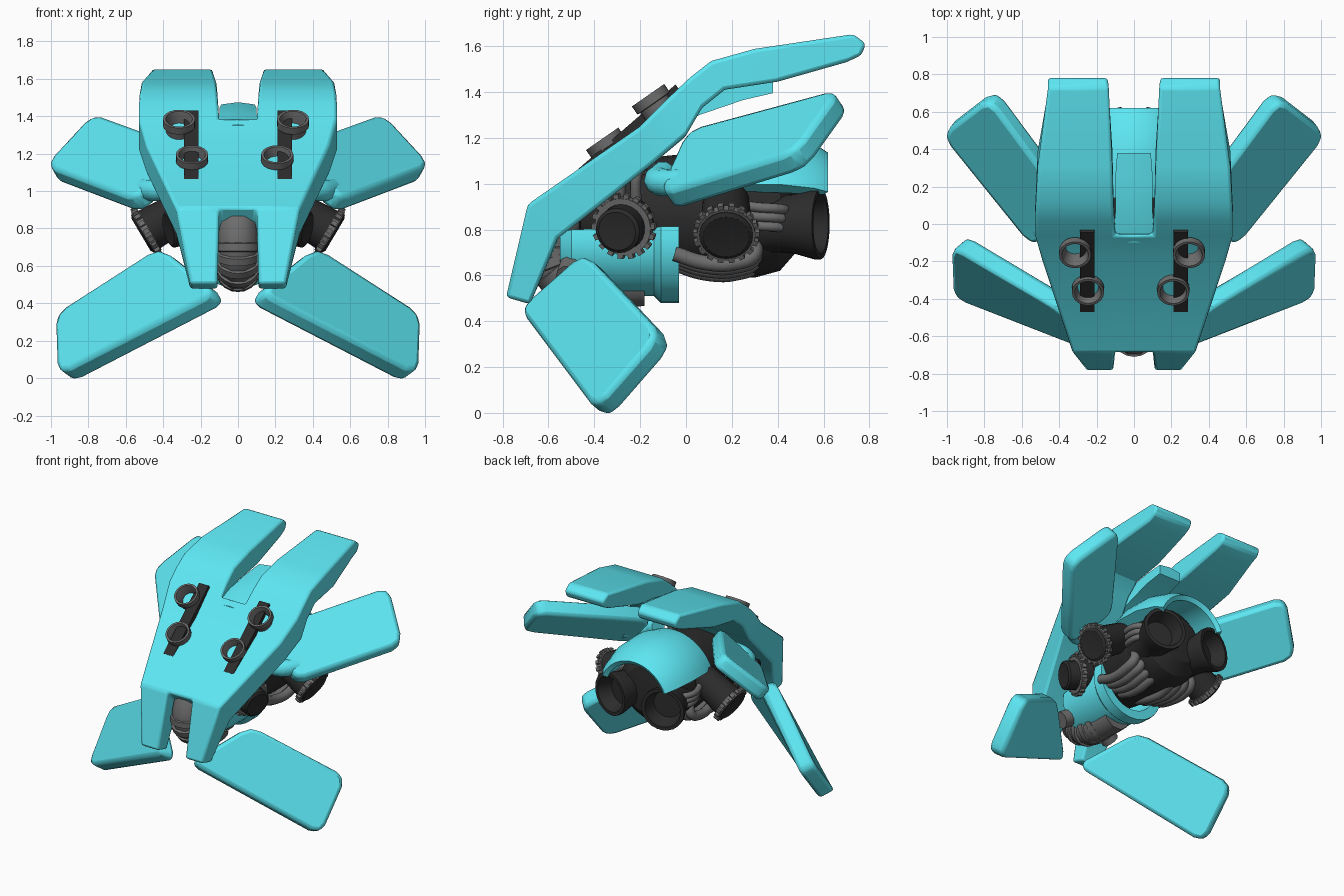
import bpy, bmesh, math
from mathutils import Vector as V

if "Cube" in bpy.data.objects:
    bpy.data.objects.remove(bpy.data.objects["Cube"])


def material(name, c):
    m = bpy.data.materials.new(name)
    m.diffuse_color = (*c, 1)
    m.use_nodes = True
    m.node_tree.nodes["Principled BSDF"].inputs["Base Color"].default_value = m.diffuse_color
    return m


CYAN = material("cyan_paint", (0.11, 0.8, 0.9))
BLACK = material("black_metal", (0.025, 0.025, 0.025))
GREY = material("grey_metal", (0.15, 0.15, 0.15))


def finish(bm, name, mat, mirror=False, bevel=0):
    bmesh.ops.remove_doubles(bm, verts=bm.verts, dist=1e-5)
    bmesh.ops.recalc_face_normals(bm, faces=bm.faces)
    me = bpy.data.meshes.new(name)
    bm.to_mesh(me)
    bm.free()
    me.materials.append(mat)
    me.polygons.foreach_set("use_smooth", [True] * len(me.polygons))
    me.set_sharp_from_angle(angle=math.radians(30))
    ob = bpy.data.objects.new(name, me)
    bpy.context.collection.objects.link(ob)
    if mirror:
        mod = ob.modifiers.new("Mirror", 'MIRROR')
        mod.use_clip = True
    if bevel:
        b = ob.modifiers.new("Bevel", 'BEVEL')
        b.width, b.segments, b.limit_method = bevel, 2, 'ANGLE'
        b.angle_limit = math.radians(40)
    return ob


def frame(axis):
    w = V(axis).normalized()
    u = w.cross(V((0, 0, 1))).normalized()
    return u, u.cross(w), w


def add_lathe(bm, profile, origin, axis, seg=24, arc=(0, 360)):
    """Revolve (radius, distance) points around an axis."""
    u, v, w = frame(axis)
    rings = []
    for i in range(seg + 1):
        a = math.radians(arc[0] + (arc[1] - arc[0]) * i / seg)
        d = u * math.cos(a) + v * math.sin(a)
        rings.append([bm.verts.new(V(origin) + d * r + w * h) for r, h in profile])
    for p, q in zip(rings, rings[1:]):
        for j in range(len(profile) - 1):
            bm.faces.new((p[j], p[j + 1], q[j + 1], q[j]))
    bmesh.ops.remove_doubles(bm, verts=bm.verts, dist=1e-5)
    if arc[1] - arc[0] != 360:
        bmesh.ops.holes_fill(bm, edges=bm.edges, sides=0)


def lathe(name, mat, profile, origin, axis, mirror=False, **kw):
    bm = bmesh.new()
    add_lathe(bm, profile, origin, axis, **kw)
    return finish(bm, name, mat, mirror)


def add_box(bm, center, axes, size):
    vs = bmesh.ops.create_cube(bm, size=1)['verts']
    for p in vs:
        p.co = V(center) + sum((a * (c * s) for a, c, s in zip(axes, p.co, size)), V())


def pipe(name, mat, pts, r, mirror=True):
    cu = bpy.data.curves.new(name, 'CURVE')
    cu.dimensions, cu.bevel_depth, cu.bevel_resolution = '3D', r, 3
    cu.use_fill_caps, cu.resolution_u = True, 5
    sp = cu.splines.new('BEZIER')
    sp.bezier_points.add(len(pts) - 1)
    for bp, p in zip(sp.bezier_points, pts):
        bp.co = p
        bp.handle_left_type = bp.handle_right_type = 'AUTO'
    cu.materials.append(mat)
    ob = bpy.data.objects.new(name, cu)
    bpy.context.collection.objects.link(ob)
    if mirror:
        ob.modifiers.new("Mirror", 'MIRROR')


def fin(name, corners, thick, cut):
    """Slab with rounded corners and bevelled rim."""
    c = [V(p) for p in corners]
    n = (c[1] - c[0]).cross(c[3] - c[0]).normalized()
    pts = []
    for i in range(4):
        a, b, d = c[i - 1], c[i], c[(i + 1) % 4]
        p, q = b + (a - b).normalized() * cut, b + (d - b).normalized() * cut
        pts += [p, (p + q) * 0.25 + b * 0.5, q]
    bm = bmesh.new()
    lo = [bm.verts.new(p - n * thick / 2) for p in pts]
    hi = [bm.verts.new(p + n * thick / 2) for p in pts]
    bm.faces.new(lo)
    bm.faces.new(hi)
    for i in range(12):
        bm.faces.new((lo[i - 1], lo[i], hi[i], hi[i - 1]))
    finish(bm, name, CYAN, True, 0.025)


# Forked back shell: rows of top (y, z), underside (y, z), inner x, outer x
rows = [(-.785, .505, -.68, .474, .11, .255), (-.69, .91, -.56, .76, .10, .33),
        (-.2, 1.25, -.14, 1.09, .10, .49), (-.06, 1.39, .0, 1.21, .10, .53),
        (.02, 1.465, .07, 1.33, .105, .53), (.11, 1.535, .17, 1.41, .11, .525),
        (.30, 1.588, .4, 1.445, .115, .515), (.73, 1.652, .7, 1.53, .135, .46),
        (.785, 1.61, .765, 1.56, .14, .46)]
bm = bmesh.new()
grid = []
for yt, zt, yb, zb, xi, xo in rows:
    grid.append([[bm.verts.new((x, y, z)) for x in (0, xi, xo)]
                 for y, z in ((yt, zt), (yb, zb))])
for i, (a, b) in enumerate(zip(grid, grid[1:])):
    mid = i in (1, 2)
    for k in (0, 1):
        for j in ((0, 1) if mid else (1,)):
            bm.faces.new((a[k][j], a[k][j + 1], b[k][j + 1], b[k][j]))
    for j in ((2,) if mid else (1, 2)):
        bm.faces.new((a[0][j], a[1][j], b[1][j], b[0][j]))
for g, j in ((grid[0], 1), (grid[1], 0), (grid[3], 0), (grid[-1], 1)):
    bm.faces.new((g[0][j], g[0][j + 1], g[1][j + 1], g[1][j]))
bmesh.ops.delete(bm, geom=[v for v in bm.verts if not v.link_faces], context='VERTS')
finish(bm, "back_shell", CYAN, True, 0.016)

# Tongue in the slot between the upper prongs
bm = bmesh.new()
rings = [[bm.verts.new(p) for p in ((-w, y, z - t), (w, y, z - t), (w, y, z - .012), (0, y, z), (-w, y, z - .012))]
         for y, z, w, t in ((-.1, 1.355, .115, .14), (.06, 1.42, .10, .12), (.25, 1.455, .10, .09), (.38, 1.475, .09, .08))]
for p, q in zip(rings, rings[1:]):
    for j in range(5):
        bm.faces.new((p[j - 1], p[j], q[j], q[j - 1]))
bm.faces.new(rings[0])
bm.faces.new(rings[-1])
finish(bm, "slot_tongue", CYAN)

# Four side fins and their root brackets
fin("lower_fin", [(.945, -.08, .32), (.935, -.37, -.01), (.08, -.70, .43), (.39, -.42, .68)], .115, .08)
fin("upper_fin", [(.755, .70, 1.38), (1.015, .50, 1.10), (.53, -.10, .915), (.26, .03, 1.20)], .11, .08)
pipe("upper_fin_bracket", CYAN, [(.30, -.10, 1.04), (.40, -.12, 1.01), (.52, .02, 1.01)], .06)
pipe("lower_fin_bracket", GREY, [(.08, -.48, .68), (.17, -.50, .62), (.22, -.51, .59)], .06)

# Rails and open cups on the shell
slope = V((0, .82, .57)).normalized()
nrm = V((0, -slope.z, slope.y))
bm = bmesh.new()
add_box(bm, (.25, -.235, 1.222), (V((1, 0, 0)), V((0, .755, .656)), V((0, -.656, .755))), (.08, .56, .07))
finish(bm, "shell_rail", BLACK, True)
for i, (x, y, z) in enumerate([(-.315, -.12, 1.32), (.294, -.12, 1.32), (-.246, -.32, 1.13), (.21, -.32, 1.13)]):
    lathe(f"shell_cup_{i + 1}", GREY,
          [(.07, -.04), (.072, .035), (.086, .038), (.086, .08), (.072, .08), (.05, .01), (.05, -.04), (.07, -.04)],
          (x, y, z), nrm, seg=20)

# Engine core, rear nozzles, cowls
Y = (0, 1, 0)
lathe("engine_core", BLACK, [(0, -.48), (.15, -.46), (.21, -.35), (.25, -.1), (.275, .15), (.28, .3), (.25, .41), (.17, .48), (0, .5)],
      (0, 0, .87), Y)
lathe("rear_nozzle", BLACK, [(0, -.3), (.14, -.27), (.125, -.12), (.13, -.05), (.155, .04), (.155, .07), (.13, .07),
      (.1, -.03), (0, -.03)], (.2, .52, .825), (.26, 1, 0), True)
lathe("engine_hood", CYAN, [(.29, .14), (.34, .14), (.365, .25), (.36, .42), (.32, .56), (.28, .62), (.25, .60), (.27, .4), (.29, .14)],
      (0, 0, .855), Y, seg=18, arc=(23, 157))
lathe("front_cowl", CYAN, [(.16, -.55), (.21, -.50), (.235, -.3), (.235, -.14), (.265, -.11), (.265, -.03), (.2, -.03), (.16, -.55)],
      (0, 0, .745), Y, seg=20, arc=(-195, 15))

# Ribbed snout pipe between the lower prongs
pipe("snout_pipe", GREY, [(0, -.48, .90), (0, -.57, .80), (0, -.58, .67), (0, -.48, .59), (0, -.33, .57), (0, -.18, .57)], .11, False)
for i in range(6):
    a = math.radians(180 + i * 20)
    c = (0, -.40 + .19 * math.cos(a), .70 + .12 * math.sin(a))
    lathe(f"snout_rib_{i + 1}", GREY, [(.09, -.03), (.12, -.02), (.12, .02), (.09, .03)], c,
          (0, math.sin(a) * -1 + .001, math.cos(a) * .98), seg=20)


def geared_port(name, center, axis, r, stub, back):
    u, v, w = frame(axis)
    bm = bmesh.new()
    add_lathe(bm, [(0, -.02), (r * .88, -.02), (r * .88, .02), (r * .7, .02), (r * .7, -.02)], center, axis)
    for i in range(18):
        a = math.tau * i / 18
        d, t = u * math.cos(a) + v * math.sin(a), v * math.cos(a) - u * math.sin(a)
        add_box(bm, V(center) + d * r * .9, (d, t, w), (r * .2, r * .17, .03))
    finish(bm, name + "_gear", GREY, True)
    lathe(name + "_barrel", BLACK, [(0, -back), (r * .7, -back), (r * .8, -.02), (stub[0], 0), (stub[0], stub[1]),
          (stub[0] * .85, stub[1] + .01), (0, stub[1])], center, axis, True)


# Geared ports on each flank
geared_port("front_port", (.28, -.27, .815), (.9, -.3, -.22), .145, (.1, .09), .15)
geared_port("rear_port", (.49, .175, .785), (.86, 0, -.51), .145, (.118, .024), .27)

# Exhaust pipe bundles
for i in range(3):
    z = .90 - i * .04
    pipe(f"upper_pipe_{i + 1}", GREY, [(.22, .18, z + .03), (.31 - i * .01, .29, z), (.31 - i * .01, .41, z - .01), (.23, .45, z - .02)], .022)
for i in range(4):
    x = .07 + i * .06
    z = .61 + i * .015
    pipe(f"lower_pipe_{i + 1}", GREY, [(x, -.05, z + .04), (x, .08, z), (x + .01, .22, z), (x, .30, z + .04), (x * .9, .28, z + .11)], .034)
for i in range(3):
    y = -.34 + i * .07
    pipe(f"shoulder_pipe_{i + 1}", GREY, [(.16, y + .08, 1.06), (.27, y, 1.01 + i * .03), (.25, y - .02, .90)], .024)
